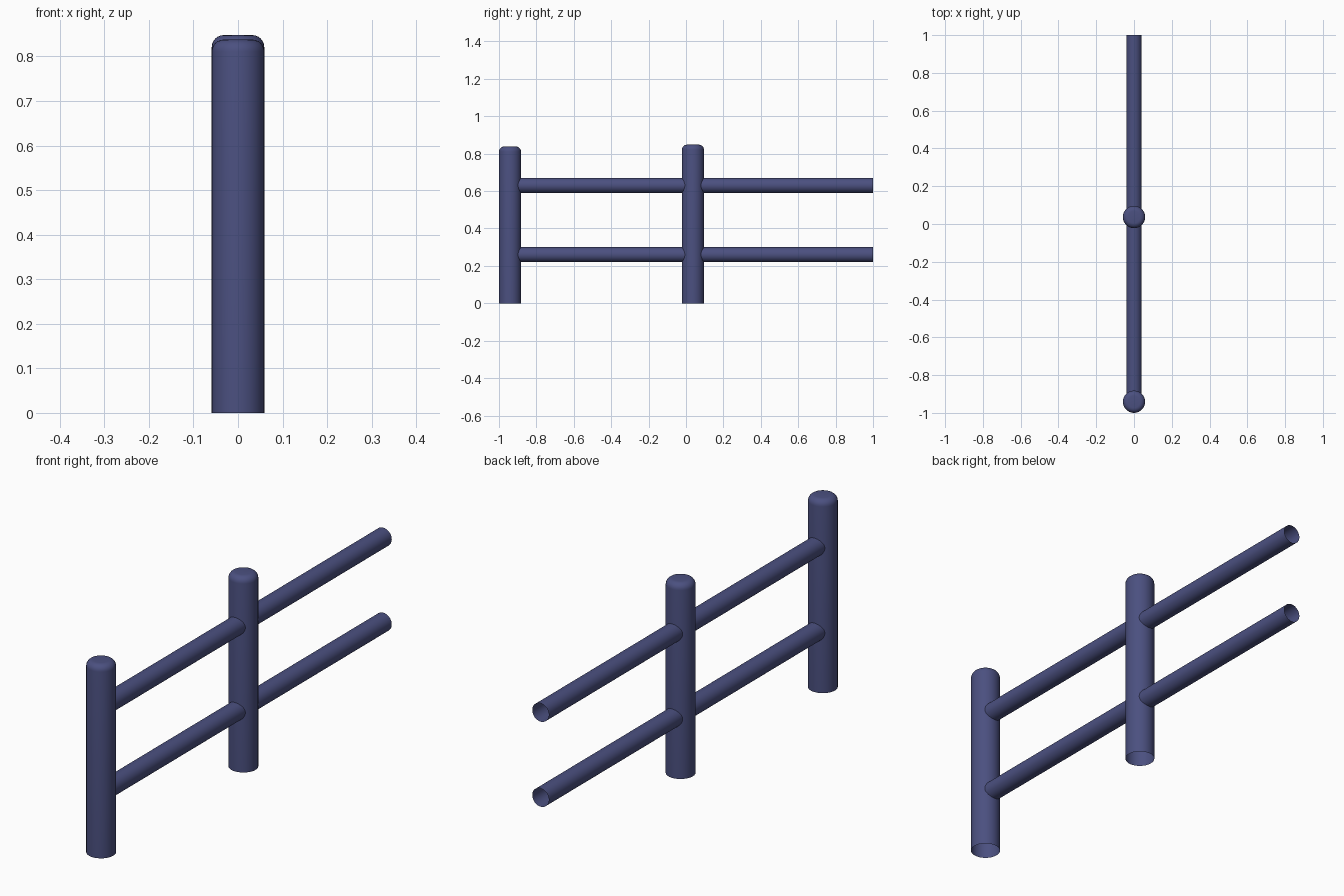
import bpy, bmesh, math

if "Cube" in bpy.data.objects:
    bpy.data.objects.remove(bpy.data.objects["Cube"])

paint = bpy.data.materials.new("slate_blue_paint")
paint.diffuse_color = (0.07, 0.08, 0.215, 1)
paint.use_nodes = True
paint.node_tree.nodes["Principled BSDF"].inputs["Base Color"].default_value = paint.diffuse_color
SIDES = 32


def lathe(name, profile, location, rotation=(0, 0, 0)):
    """Spin a (radius, height) profile round the local z axis."""
    bm = bmesh.new()
    rings = []
    for r, z in profile:
        rings.append([bm.verts.new((r * math.cos(a), r * math.sin(a), z))
                      for a in (2 * math.pi * i / SIDES for i in range(SIDES))])
    for low, high in zip(rings, rings[1:]):
        for i in range(SIDES):
            j = (i + 1) % SIDES
            bm.faces.new((low[i], low[j], high[j], high[i]))
    if len(profile) > 2:  # close the rounded top
        bm.faces.new(rings[-1])
    mesh = bpy.data.meshes.new(name)
    bm.to_mesh(mesh)
    bm.free()
    mesh.materials.append(paint)
    obj = bpy.data.objects.new(name, mesh)
    bpy.context.collection.objects.link(obj)
    obj.location, obj.rotation_euler = location, rotation
    bpy.ops.object.select_all(action='DESELECT')
    obj.select_set(True)
    bpy.context.view_layer.objects.active = obj
    bpy.ops.object.shade_smooth_by_angle(angle=math.radians(40))
    return obj


# Posts: open at the foot, rounded at the top
R, FILLET = 0.059, 0.027
for name, y, height in (("front_post", -0.941, 0.838), ("middle_post", 0.037, 0.848)):
    profile = [(R, 0)]
    for k in range(7):
        a = math.pi / 2 * k / 6
        profile.append((R - FILLET * (1 - math.cos(a)),
                        height - FILLET * (1 - math.sin(a))))
    lathe(name, profile, (0, y, 0))

# Rails: open tubes running through the posts to the back end
for name, z in (("lower_rail", 0.26), ("upper_rail", 0.63)):
    lathe(name, [(0.04, 0), (0.04, 1.94)], (0, -0.94, z), (-math.pi / 2, 0, 0))
